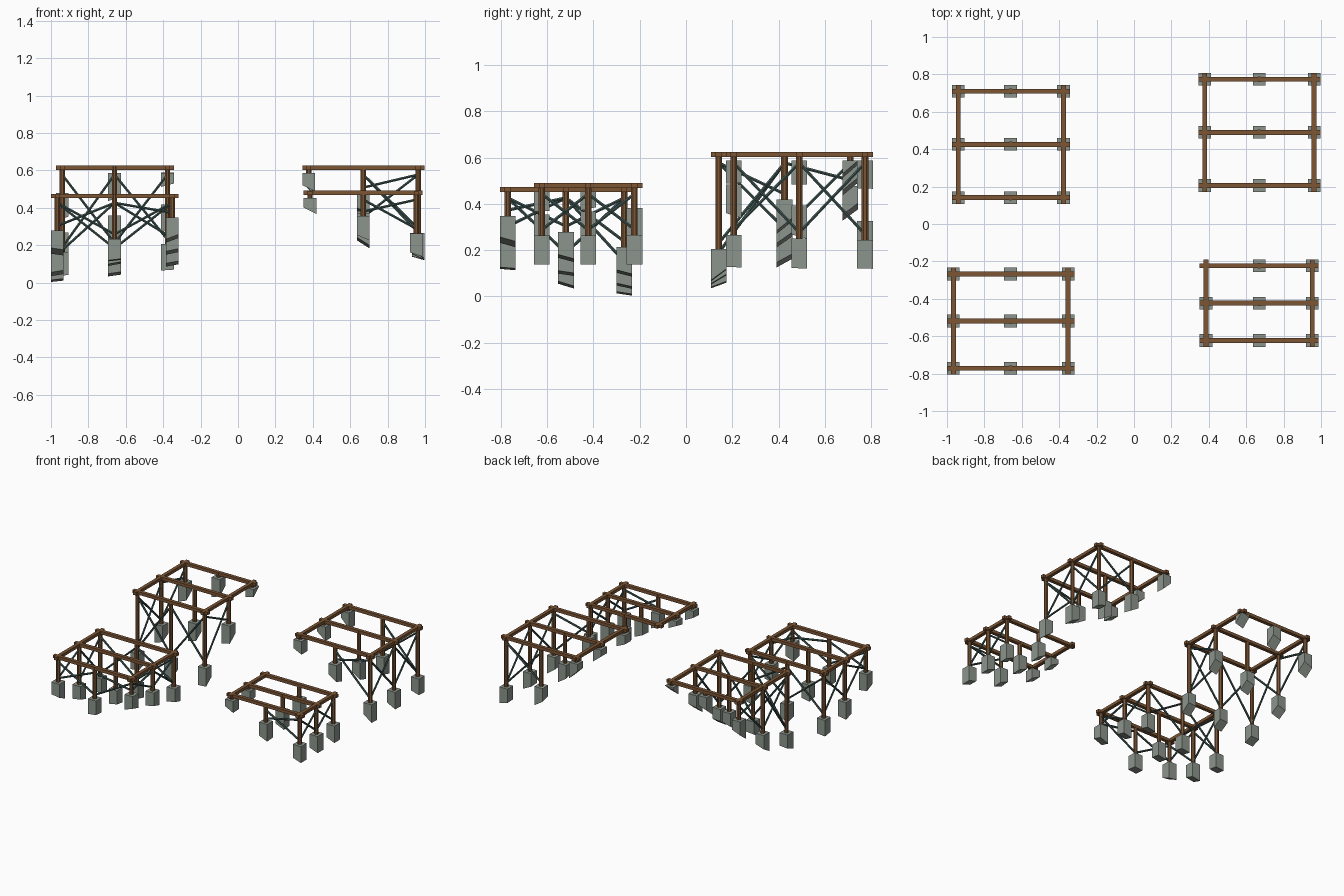
import bpy, bmesh, math
from mathutils import Vector, Matrix

if "Cube" in bpy.data.objects:
    bpy.data.objects.remove(bpy.data.objects["Cube"])


def material(name, rgb):
    m = bpy.data.materials.new(name)
    m.diffuse_color = (*rgb, 1)
    m.use_nodes = True
    m.node_tree.nodes["Principled BSDF"].inputs["Base Color"].default_value = m.diffuse_color
    return m


WOOD = material("brown timber", (0.205, 0.092, 0.035))
STONE = material("grey concrete", (0.265, 0.300, 0.262))
STEEL = material("dark green steel", (0.055, 0.105, 0.097))

BEAM_W, BEAM_H, OVERHANG = 0.026, 0.023, 0.034
POST_R, BRACE_R = 0.0155, 0.0075
FOOT, FOOT_H = 0.034, 0.113          # footing half width, height above ground


def finish(bm, name, mat):
    bmesh.ops.recalc_face_normals(bm, faces=bm.faces)
    me = bpy.data.meshes.new(name)
    bm.to_mesh(me)
    bm.free()
    me.materials.append(mat)
    bpy.context.collection.objects.link(bpy.data.objects.new(name, me))


def box(bm, lo, hi):
    lo, hi = Vector(lo), Vector(hi)
    m = Matrix.Translation((lo + hi) / 2) @ Matrix.Diagonal((*(hi - lo), 1))
    return bmesh.ops.create_cube(bm, size=1, matrix=m)["verts"]


def rod(bm, a, b, r, sides):
    a, b = Vector(a), Vector(b)
    d = b - a
    rot = d.to_track_quat('Z', 'Y').to_matrix().to_4x4()
    m = Matrix.Translation((a + b) / 2) @ rot @ Matrix.Rotation(math.pi / sides, 4, 'Z')
    bmesh.ops.create_cone(bm, cap_ends=True, segments=sides, radius1=r, radius2=r,
                          depth=d.length, matrix=m)


def slope(vals, pos, i):
    a, b = max(i - 1, 0), min(i + 1, 2)
    return (vals[b] - vals[a]) / (pos[b] - pos[a])


def platform(name, xs, ys, deck, ground, skip=()):
    """ground[j][i] is the hillside height under post (xs[i], ys[j])."""
    under = deck - BEAM_H
    tops = [[min(g + FOOT_H, under - 0.015) for g in row] for row in ground]
    nodes = [(i, j) for j in range(3) for i in range(3) if (i, j) not in skip]

    # deck beams: three across, one along each side
    bm = bmesh.new()
    h = BEAM_W / 2
    for y in ys:
        box(bm, (xs[0] - OVERHANG, y - h, under), (xs[2] + OVERHANG, y + h, deck))
    for x in (xs[0], xs[2]):
        box(bm, (x - h, ys[0] - OVERHANG, under), (x + h, ys[2] + OVERHANG, deck - 0.0005))
    finish(bm, name + "_beams", WOOD)

    # posts
    bm = bmesh.new()
    for i, j in nodes:
        rod(bm, (xs[i], ys[j], tops[j][i] - 0.01), (xs[i], ys[j], deck - 0.001), POST_R, 8)
    finish(bm, name + "_posts", WOOD)

    # footings: flat top, underside follows the hillside
    bm = bmesh.new()
    for i, j in nodes:
        x, y, g = xs[i], ys[j], ground[j][i]
        gx = slope(ground[j], xs, i)
        gy = slope([row[i] for row in ground], ys, j)
        for v in box(bm, (x - FOOT, y - FOOT, g), (x + FOOT, y + FOOT, tops[j][i])):
            if v.co.z < g + 0.001:
                v.co.z = max(0.0, g + gx * (v.co.x - x) + gy * (v.co.y - y))
    finish(bm, name + "_footings", STONE)

    # cross braces round the perimeter wherever the posts are long enough
    bm = bmesh.new()
    ring = [(0, 0), (1, 0), (2, 0), (2, 1), (2, 2), (1, 2), (0, 2), (0, 1)]
    for (i, j), (k, l) in zip(ring, ring[1:] + ring[:1]):
        if (i, j) in skip or (k, l) in skip:
            continue
        za, zb = tops[j][i], tops[l][k]
        if under - max(za, zb) < 0.1:
            continue
        hi = under - 0.025
        rod(bm, (xs[i], ys[j], hi), (xs[k], ys[l], zb + 0.025), BRACE_R, 6)
        rod(bm, (xs[i], ys[j], za + 0.025), (xs[k], ys[l], hi), BRACE_R, 6)
    finish(bm, name + "_braces", STEEL)


platform("back_left", (-0.94, -0.66, -0.377), (0.141, 0.426, 0.710), 0.625,
         ((0.050, 0.073, 0.092), (0.155, 0.245, 0.305), (0.365, 0.475, 0.55)))
platform("back_right", (0.378, 0.67, 0.963), (0.206, 0.490, 0.774), 0.625,
         ((0.505, 0.37, 0.152), (0.51, 0.28, 0.138), (0.50, 0.212, 0.130)))
platform("front_left", (-0.966, -0.66, -0.352), (-0.771, -0.519, -0.267), 0.474,
         ((0.165, 0.12, 0.235), (0.050, 0.10, 0.165), (0.012, 0.045, 0.10)))
platform("front_right", (0.385, 0.67, 0.953), (-0.623, -0.423, -0.223), 0.491,
         ((0.385, 0.242, 0.150), (0.395, 0.255, 0.150), (0.47, 0.27, 0.152)),
         skip=((0, 2),))
